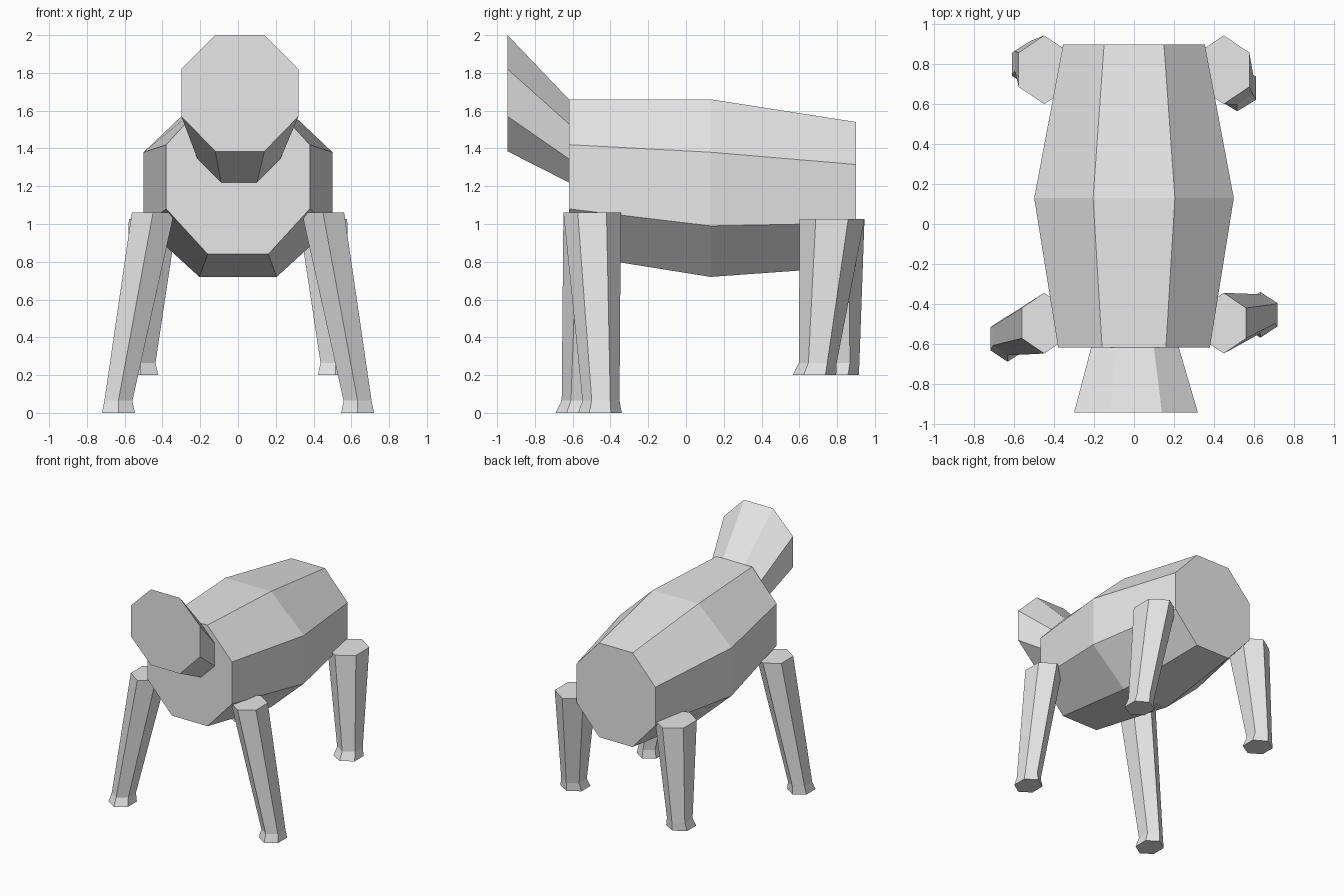
import bpy, bmesh
from math import sin, cos, pi

cube = bpy.data.objects.get("Cube")
if cube:
    bpy.data.objects.remove(cube, do_unlink=True)

grey = bpy.data.materials.new("plain grey")
grey.use_nodes = True
grey.diffuse_color = (0.8, 0.8, 0.8, 1)
grey.node_tree.nodes["Principled BSDF"].inputs["Base Color"].default_value = (0.8, 0.8, 0.8, 1)


def loft(name, rings):
    """Skin a row of equal-sized rings and cap both ends."""
    bm = bmesh.new()
    loops = [[bm.verts.new(p) for p in ring] for ring in rings]
    count = len(loops[0])
    for a, b in zip(loops, loops[1:]):
        for i in range(count):
            j = (i + 1) % count
            bm.faces.new((a[i], a[j], b[j], b[i]))
    bm.faces.new(loops[0])
    bm.faces.new(loops[-1])
    bmesh.ops.recalc_face_normals(bm, faces=bm.faces)
    mesh = bpy.data.meshes.new(name)
    bm.to_mesh(mesh)
    bm.free()
    mesh.materials.append(grey)
    obj = bpy.data.objects.new(name, mesh)
    bpy.context.collection.objects.link(obj)
    return obj


def octagon(y, wide, narrow, bottom, low, high, top, x=0):
    """Upright eight-sided ring, mirrored about its own centre line."""
    half = [(narrow, bottom), (wide, low), (wide, high), (narrow, top)]
    return ([(x + w, y, z) for w, z in half] +
            [(x - w, y, z) for w, z in reversed(half)])


def hexagon(x, y, z, half_width, radius):
    """Level six-sided ring with a corner towards the front and back."""
    return [(x + half_width / cos(pi / 6) * sin(k * pi / 3),
             y + radius * cos(k * pi / 3), z) for k in range(6)]


# Barrel body, widest in the middle
loft("body", [
    octagon(-0.62, 0.38, 0.16, 0.84, 1.08, 1.42, 1.66),
    octagon(0.13, 0.50, 0.205, 0.72, 0.99, 1.38, 1.66),
    octagon(0.90, 0.355, 0.15, 0.775, 1.005, 1.315, 1.54),
])

# Flared head rising from the front of the body
loft("head", [
    octagon(-0.62, 0.22, 0.095, 1.22, 1.345, 1.53, 1.66, x=0.005),
    octagon(-0.945, 0.31, 0.13, 1.385, 1.57, 1.82, 2.0, x=0.01),
])

# Splayed legs: each side takes its own stride
for side, label, front_y, rear_y in ((1, "left", -0.455, 0.68),
                                     (-1, "right", -0.575, 0.80)):
    front_ankle = front_y + (0.005 if side > 0 else 0.015)
    loft("front_leg_" + label, [
        hexagon(side * 0.45, -0.497, 1.06, 0.112, 0.152),
        hexagon(side * 0.633, front_ankle, 0.065, 0.074, 0.098),
        hexagon(side * 0.633, front_y, 0, 0.087, 0.115),
    ])
    loft("rear_leg_" + label, [
        hexagon(side * 0.45, 0.773, 1.027, 0.128, 0.172),
        hexagon(side * 0.517, rear_y + 0.018, 0.265, 0.08, 0.1),
        hexagon(side * 0.517, rear_y, 0.2, 0.095, 0.115),
    ])
